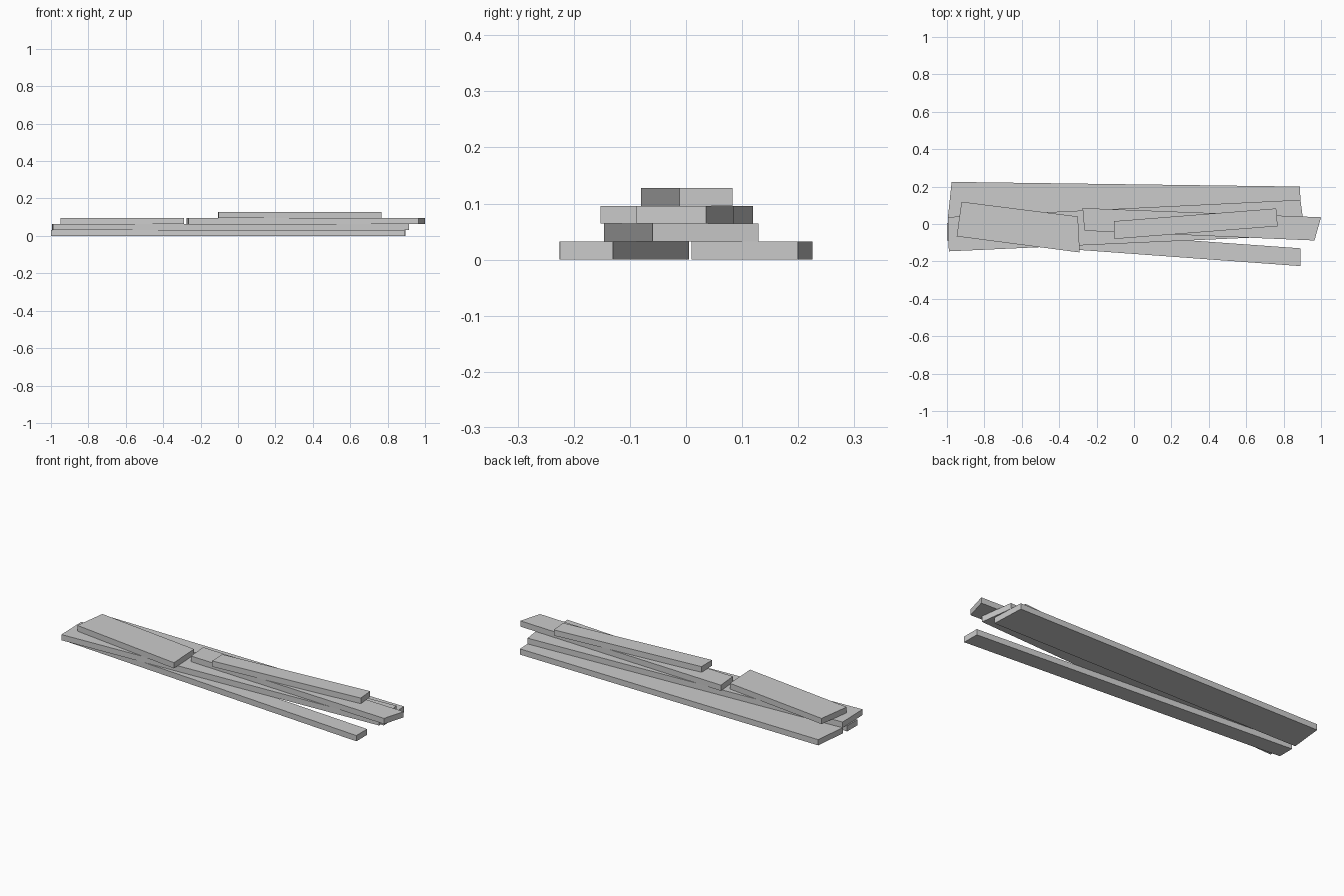
import bpy
import bmesh

# Remove the default object
default_cube = bpy.data.objects.get("Cube")
if default_cube:
    bpy.data.objects.remove(default_cube, do_unlink=True)

THICKNESS = 0.032

# Single plain colour shared by all planks
grey = bpy.data.materials.new("plain_grey")
grey.use_nodes = True
colour = (0.6, 0.6, 0.6, 1.0)
grey.diffuse_color = colour
grey.node_tree.nodes["Principled BSDF"].inputs["Base Color"].default_value = colour


def plank(name, layer, outline):
    """Extrude a four-cornered outline upwards into one flat board."""
    bm = bmesh.new()
    base = layer * THICKNESS
    corners = [bm.verts.new((x, y, base)) for x, y in outline]
    bottom = bm.faces.new(corners)
    extruded = bmesh.ops.extrude_face_region(bm, geom=[bottom], use_keep_orig=True)
    raised = [v for v in extruded["geom"] if isinstance(v, bmesh.types.BMVert)]
    bmesh.ops.translate(bm, verts=raised, vec=(0, 0, THICKNESS))
    bmesh.ops.recalc_face_normals(bm, faces=bm.faces)
    mesh = bpy.data.meshes.new(name)
    bm.to_mesh(mesh)
    bm.free()
    mesh.materials.append(grey)
    board = bpy.data.objects.new(name, mesh)
    bpy.context.collection.objects.link(board)
    return board


# Outlines run: left front, right front, right back, left back
# Ground layer: a wide board at the back and a narrow one splayed forward
plank("bottom_back_plank", 0,
      [(-0.995, 0.035), (0.895, 0.01), (0.887, 0.2), (-0.975, 0.225)])
plank("bottom_front_plank", 0,
      [(-1, -0.087), (0.89, -0.225), (0.89, -0.13), (-1, 0.005)])

# Second layer: one long wide board across both
plank("middle_plank", 1,
      [(-0.99, -0.146), (0.915, -0.06), (0.89, 0.129), (-0.995, 0.037)])

# Third layer: a short wide board and a longer narrow one, end to end
plank("upper_left_plank", 2,
      [(-0.948, -0.066), (-0.29, -0.152), (-0.3, 0.04), (-0.922, 0.119)])
plank("upper_right_plank", 2,
      [(-0.265, -0.036), (0.965, -0.088), (1, 0.036), (-0.275, 0.085)])

# Top layer: a short narrow board
plank("top_plank", 3,
      [(-0.105, -0.08), (0.768, -0.012), (0.76, 0.083), (-0.107, 0.015)])
